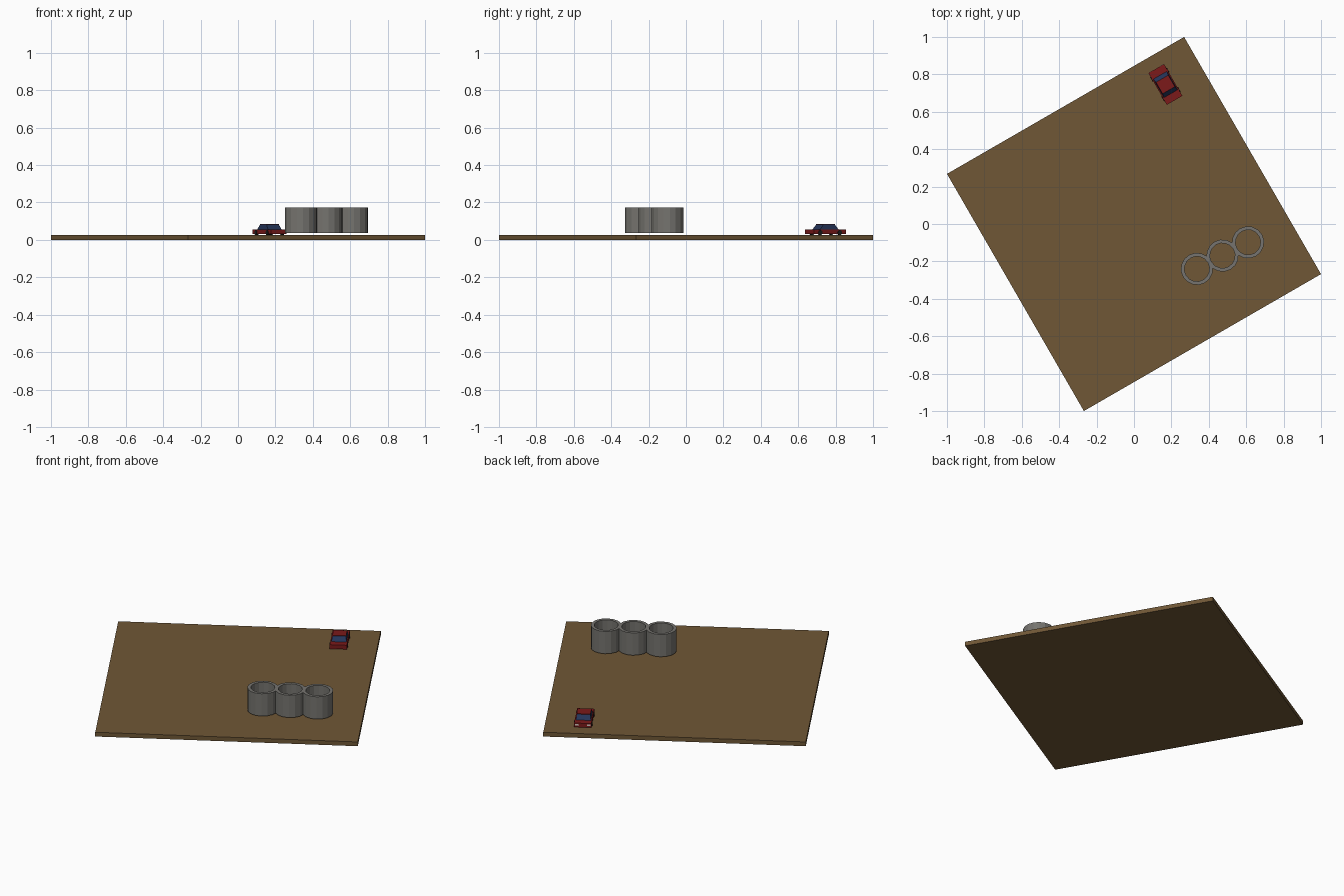
import bpy, bmesh, math
from mathutils import Matrix, Vector

if "Cube" in bpy.data.objects:
    bpy.data.objects.remove(bpy.data.objects["Cube"])

YAW = math.radians(30)


def material(name, rgb):
    m = bpy.data.materials.new(name)
    m.diffuse_color = (*rgb, 1)
    m.use_nodes = True
    m.node_tree.nodes["Principled BSDF"].inputs["Base Color"].default_value = m.diffuse_color
    return m


WOOD = material("wood", (0.16, 0.095, 0.037))
STONE = material("stone", (0.18, 0.175, 0.16))
RED = material("red_paint", (0.20, 0.010, 0.010))
GLASS = material("blue_glass", (0.018, 0.035, 0.10))
RUBBER = material("rubber", (0.012, 0.012, 0.012))
LAMP = material("lamp", (0.65, 0.62, 0.55))


def finish(bm, name, mat, matrix):
    bmesh.ops.recalc_face_normals(bm, faces=bm.faces)
    me = bpy.data.meshes.new(name)
    bm.to_mesh(me)
    bm.free()
    me.materials.append(mat)
    ob = bpy.data.objects.new(name, me)
    ob.matrix_world = matrix
    bpy.context.collection.objects.link(ob)
    return ob


def block(name, mat, matrix, size, centre, top=(1, 1)):
    """Box whose upper face can be scaled to make a tapered block."""
    bm = bmesh.new()
    bmesh.ops.create_cube(bm, size=1)
    for v in bm.verts:
        if v.co.z > 0:
            v.co.x *= top[0]
            v.co.y *= top[1]
        v.co = Vector(a * b for a, b in zip(v.co, size)) + Vector(centre)
    return finish(bm, name, mat, matrix)


def tube(name, mat, matrix, outer, inner, height, sides=16):
    """Open tube: a rectangular wall section spun around z."""
    bm = bmesh.new()
    section = [(inner, 0), (outer, 0), (outer, height), (inner, height)]
    verts = [bm.verts.new((r, 0, z)) for r, z in section]
    edges = [bm.edges.new((verts[i], verts[(i + 1) % 4])) for i in range(4)]
    bmesh.ops.spin(bm, geom=verts + edges, cent=(0, 0, 0), axis=(0, 0, 1),
                   angle=math.tau, steps=sides, use_duplicate=False)
    bmesh.ops.remove_doubles(bm, verts=bm.verts, dist=1e-4)
    return finish(bm, name, mat, matrix)


def wheel(name, matrix, centre, radius, width):
    bm = bmesh.new()
    turn = Matrix.Translation(centre) @ Matrix.Rotation(math.pi / 2, 4, 'Y')
    bmesh.ops.create_cone(bm, cap_ends=True, segments=12, radius1=radius,
                          radius2=radius, depth=width, matrix=turn)
    return finish(bm, name, RUBBER, matrix)


# Square ground plate, turned 30 degrees
spin30 = Matrix.Rotation(YAW, 4, 'Z')
block("ground_plate", WOOD, spin30, (1.464, 1.464, 0.026), (0, 0, 0.013))

# Row of three open pipes, walls overlapping
row = math.radians(27.5)
for i in (-1, 0, 1):
    pos = (0.473 + i * 0.154 * math.cos(row),
           -0.169 + i * 0.154 * math.sin(row), 0.036)
    tube(f"pipe_{i + 2}", STONE, Matrix.Translation(pos) @ spin30,
         0.086, 0.067, 0.137)

# Small car, local +y is its nose
car = Matrix.Translation((0.168, 0.746, 0.0)) @ spin30
block("car_body", RED, car, (0.096, 0.196, 0.025), (0, 0, 0.0435))
block("car_cabin", GLASS, car, (0.084, 0.114, 0.026), (0, 0, 0.069), (0.9, 0.62))
block("car_roof", RED, car, (0.076, 0.071, 0.003), (0, 0, 0.0835))
for sx, side in ((-1, "left"), (1, "right")):
    block(f"headlight_{side}", LAMP, car, (0.02, 0.003, 0.010),
          (sx * 0.033, 0.0985, 0.046))
    for sy, end in ((-1, "rear"), (1, "front")):
        wheel(f"wheel_{end}_{side}", car, (sx * 0.044, sy * 0.06, 0.039),
              0.013, 0.014)
